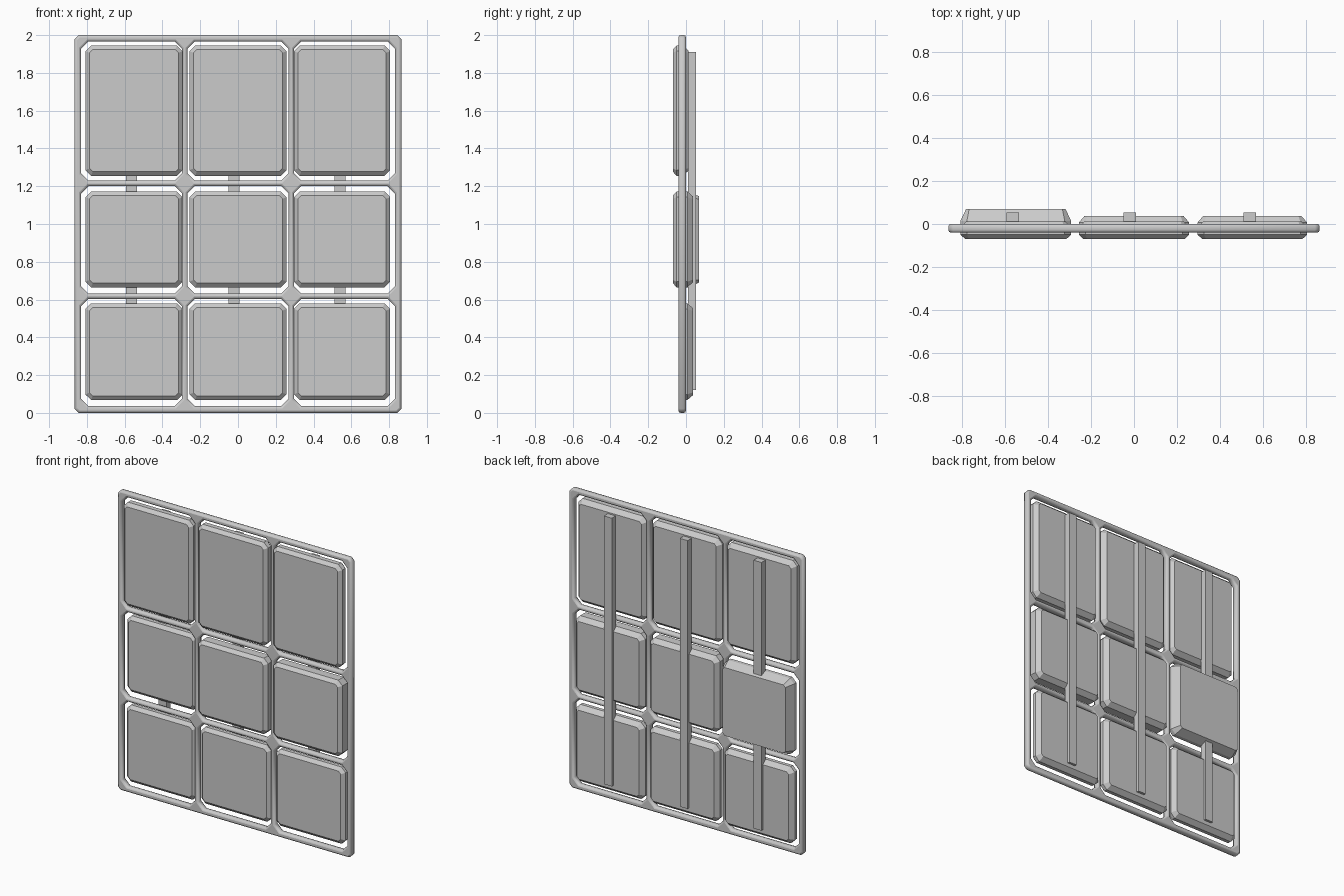
import bpy, bmesh
from math import pi

if "Cube" in bpy.data.objects:
    bpy.data.objects.remove(bpy.data.objects["Cube"])


def octagon(x0, x1, z0, z1, c):
    """Rectangle with its four corners cut by c."""
    return [(x0 + c, z0), (x1 - c, z0), (x1, z0 + c), (x1, z1 - c),
            (x1 - c, z1), (x0 + c, z1), (x0, z1 - c), (x0, z0 + c)]


def panel(name, x, z, y_front, y_back, back_slope):
    """Flat slab with sloping edges front and back, lofted from four rings."""
    levels = [(y_front, 0.022), (y_front + 0.02, 0.0),
              (y_back - back_slope, 0.0), (y_back, 0.026)]
    bm = bmesh.new()
    rings = []
    for y, inset in levels:
        pts = octagon(x[0] + inset, x[1] - inset, z[0] + inset, z[1] - inset,
                      0.03 - inset * 0.6)
        rings.append([bm.verts.new((px, y, pz)) for px, pz in pts])
    for a, b in zip(rings, rings[1:]):
        for i in range(8):
            j = (i + 1) % 8
            bm.faces.new((a[i], a[j], b[j], b[i]))
    bm.faces.new(rings[0])
    bm.faces.new(rings[-1][::-1])
    bmesh.ops.recalc_face_normals(bm, faces=bm.faces)
    me = bpy.data.meshes.new(name)
    bm.to_mesh(me)
    bm.free()
    bpy.context.collection.objects.link(bpy.data.objects.new(name, me))


# Window-like frame: outer outline with nine openings, rounded rails
BEVEL = 0.012
cu = bpy.data.curves.new("frame", 'CURVE')
cu.dimensions = '2D'
cu.fill_mode = 'BOTH'
cu.extrude = 0.008
cu.bevel_depth = BEVEL
cu.bevel_resolution = 1


def outline(x0, x1, z0, z1, c):
    s = cu.splines.new('POLY')
    pts = octagon(x0, x1, z0, z1, c)
    s.points.add(len(pts) - 1)
    for p, (x, z) in zip(s.points, pts):
        p.co = (x, z, 0, 1)
    s.use_cyclic_u = True


outline(-0.865 + BEVEL, 0.865 - BEVEL, BEVEL, 2 - BEVEL, 0.015)
col_open = [(-0.83, -0.297), (-0.267, 0.267), (0.297, 0.83)]
row_open = [(0.036, 0.603), (0.632, 1.2), (1.23, 1.966)]
for x0, x1 in col_open:
    for z0, z1 in row_open:
        outline(x0 - BEVEL, x1 + BEVEL, z0 - BEVEL, z1 + BEVEL, 0.045)
frame = bpy.data.objects.new("frame", cu)
frame.rotation_euler = (pi / 2, 0, 0)
frame.location = (0, -0.02, 0)
bpy.context.collection.objects.link(frame)
bpy.context.view_layer.objects.active = frame
frame.select_set(True)
bpy.ops.object.convert(target='MESH')

# Nine panels: the rows sit at different depths
cols = {"left": (-0.808, -0.293), "middle": (-0.257, 0.257), "right": (0.296, 0.806)}
rows = {"bottom": ((0.068, 0.58), -0.037, 0.037),
        "centre": ((0.665, 1.172), -0.07, 0.037),
        "top": ((1.255, 1.945), -0.07, 0.012)}
for cn, x in cols.items():
    for rn, (z, yf, yb) in rows.items():
        slope = 0.03
        if (cn, rn) == ("left", "centre"):      # the one pushed out at the back
            yf, yb, slope = -0.03, 0.07, 0.055
        panel(f"{rn}_{cn}_panel", x, z, yf, yb, slope)

# Vertical battens behind each column
for i, x in enumerate((-0.565, -0.02, 0.54)):
    bpy.ops.mesh.primitive_cube_add(size=1, location=(x, 0.032, 1.015))
    bar = bpy.context.object
    bar.name = f"back_batten_{i + 1}"
    bar.scale = (0.058, 0.042, 1.79)
